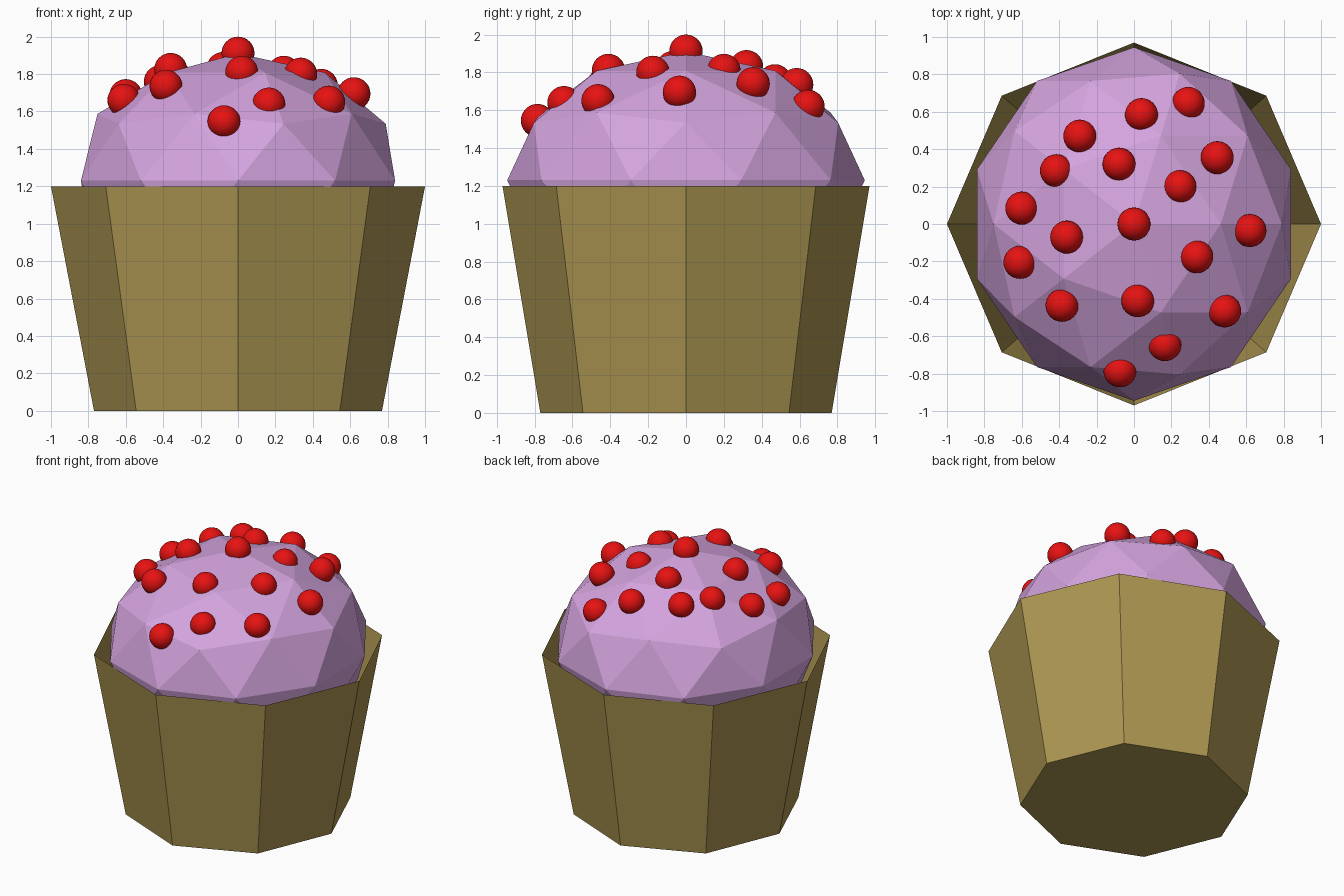
import bpy, bmesh, math
from mathutils import Matrix

if "Cube" in bpy.data.objects:
    bpy.data.objects.remove(bpy.data.objects["Cube"])


def material(name, rgb):
    m = bpy.data.materials.new(name)
    m.diffuse_color = (*rgb, 1)
    m.use_nodes = True
    m.node_tree.nodes["Principled BSDF"].inputs["Base Color"].default_value = m.diffuse_color
    return m


def add_object(name, bm, mat, smooth=False):
    mesh = bpy.data.meshes.new(name)
    for f in bm.faces:
        f.smooth = smooth
    bm.to_mesh(mesh)
    bm.free()
    mesh.materials.append(mat)
    ob = bpy.data.objects.new(name, mesh)
    bpy.context.collection.objects.link(ob)
    return ob


paper = material("brown paper", (0.42, 0.31, 0.085))
icing = material("lilac icing", (0.66, 0.37, 0.73))
red = material("cherry red", (0.8, 0.006, 0.006))

# Open eight-sided paper cup with a closed base
bm = bmesh.new()
N = 8


def ring(rx, ry, z):
    angles = [2 * math.pi * i / N for i in range(N)]
    return [bm.verts.new((rx * math.cos(a), ry * math.sin(a), z)) for a in angles]


base = ring(0.77, 0.77, 0)
rim = ring(1.0, 0.97, 1.2)
bm.faces.new(base[::-1])
for i in range(N):
    j = (i + 1) % N
    bm.faces.new((base[i], base[j], rim[j], rim[i]))
add_object("paper_cup", bm, paper)

# Faceted icing dome sitting in the cup
bm = bmesh.new()
bmesh.ops.create_icosphere(bm, subdivisions=2, radius=1,
                           matrix=Matrix.Translation((0, 0, 1.23)) @ Matrix.Diagonal((0.883, 0.945, 0.68, 1)))
add_object("icing_dome", bm, icing)

# Round sprinkles half sunk into the icing
sprinkles = [
    (0, 0, 1.912), (0.04, 0.585, 1.735), (0.29, 0.645, 1.62),
    (-0.29, 0.47, 1.755), (-0.415, 0.285, 1.76), (-0.08, 0.32, 1.83),
    (0.445, 0.355, 1.74), (0.245, 0.2, 1.81), (-0.6, 0.085, 1.685),
    (-0.36, -0.07, 1.825), (-0.61, -0.205, 1.66), (0.62, -0.035, 1.695),
    (0.335, -0.175, 1.80), (-0.385, -0.435, 1.735), (0.02, -0.41, 1.81),
    (0.485, -0.465, 1.65), (0.165, -0.645, 1.64), (-0.075, -0.785, 1.545),
]
for i, p in enumerate(sprinkles):
    bm = bmesh.new()
    bmesh.ops.create_uvsphere(bm, u_segments=32, v_segments=16, radius=0.088,
                              matrix=Matrix.Translation(p))
    add_object(f"sprinkle_{i + 1}", bm, red, smooth=True)
